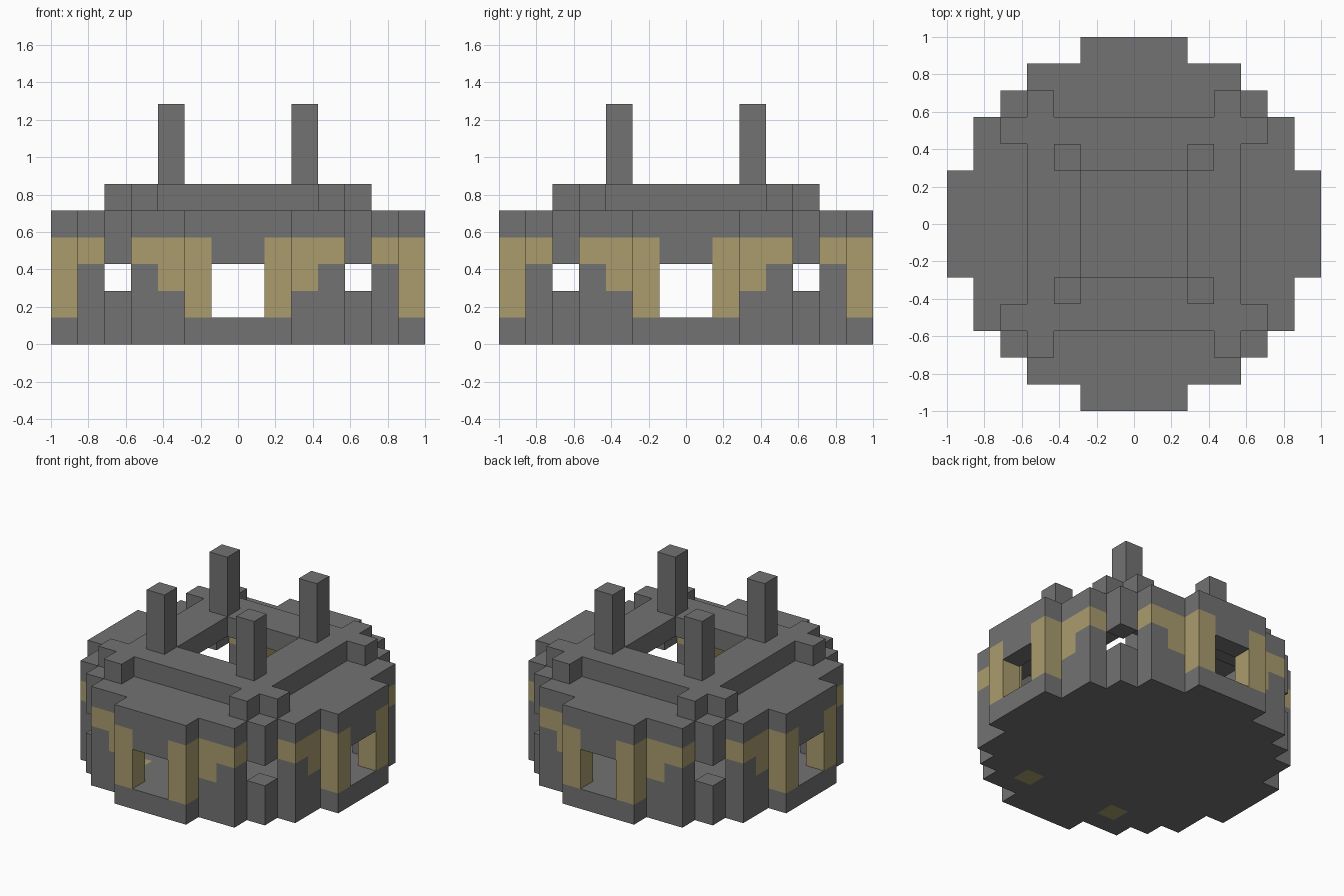
import bpy
import bmesh
from mathutils import Vector

cube = bpy.data.objects.get("Cube")
if cube:
    bpy.data.objects.remove(cube, do_unlink=True)

CELL = 1 / 7
HALF_WIDTH = [7, 7, 6, 6, 5, 4, 2]   # stepped round plan, by row from the centre


def material(name, colour):
    m = bpy.data.materials.new(name)
    m.use_nodes = True
    m.diffuse_color = (*colour, 1)
    bsdf = m.node_tree.nodes["Principled BSDF"]
    bsdf.inputs["Base Color"].default_value = (*colour, 1)
    bsdf.inputs["Roughness"].default_value = 0.9
    return m


MATERIALS = [material("stone_grey", (0.17, 0.17, 0.17)),
             material("sand_yellow", (0.40, 0.335, 0.155))]


def fold(i):
    """Distance of a cell from the centre line, in whole cells."""
    return i if i >= 0 else -1 - i


def plan(test):
    """Cells of the round plan whose folded coordinates pass the test."""
    return [(x, y) for x in range(-7, 7) for y in range(-7, 7)
            if x in range(-HALF_WIDTH[fold(y)], HALF_WIDTH[fold(y)])
            and test(*sorted((fold(x), fold(y))))]


def layer(cells, bottom, top):
    return {(x, y, z) for x, y in cells for z in range(bottom, top)}


# Floor, with two coloured tiles near the front
floor = layer(plan(lambda a, b: True), 0, 1)
tiles = {(x, -5, 0) for x in (-3, 2)}

# Wall columns: (plan cell, grey top, yellow bottom, yellow top)
walls, bands = set(), set()
for cell, low, high in (((1, 6), 1, 4), ((2, 5), 2, 4), ((3, 5), 3, 4)):
    column = plan(lambda a, b: (a, b) == cell)
    walls |= layer(column, 1, low)
    bands |= layer(column, low, high)

# Corner stubs below the windows, blocks above them and lintels over the doors
corners = plan(lambda a, b: (a, b) == (4, 4))
walls |= layer(corners, 1, 2)
headers = layer(corners, 3, 4) | layer(plan(lambda a, b: (a, b) == (0, 6)), 3, 4)

# Stepped roof with a square opening, corner lugs and four posts
eaves = layer(plan(lambda a, b: b >= 4), 4, 5)
ring = layer(plan(lambda a, b: 2 <= b < 4 or (a, b) == (3, 4)), 5, 6)
posts = layer(plan(lambda a, b: (a, b) == (2, 2)), 6, 9)

PARTS = {
    "floor": (floor - tiles, 0), "floor_tiles": (tiles, 1),
    "wall_base": (walls, 0), "wall_bands": (bands, 1),
    "door_and_window_headers": (headers, 0), "roof_eaves": (eaves, 0),
    "roof_ring": (ring, 0), "roof_posts": (posts, 0),
}
OCCUPIED = set().union(*(cells for cells, _ in PARTS.values()))


def build(name, cells, colour):
    """Make one object from the exposed sides of its cells."""
    bm = bmesh.new()
    for cell in sorted(cells):
        for axis in range(3):
            for side in (0, 1):
                step = list(cell)
                step[axis] += 2 * side - 1
                if tuple(step) in OCCUPIED:
                    continue
                u, v = (axis + 1) % 3, (axis + 2) % 3
                corners = []
                for du, dv in ((0, 0), (1, 0), (1, 1), (0, 1)):
                    p = Vector(cell)
                    p[axis] += side
                    p[u] += du
                    p[v] += dv
                    corners.append(bm.verts.new(p * CELL))
                bm.faces.new(corners if side else corners[::-1])
    bmesh.ops.remove_doubles(bm, verts=bm.verts[:], dist=CELL / 100)
    mesh = bpy.data.meshes.new(name)
    bm.to_mesh(mesh)
    bm.free()
    mesh.materials.append(MATERIALS[colour])
    bpy.context.collection.objects.link(bpy.data.objects.new(name, mesh))


for part, (part_cells, part_colour) in PARTS.items():
    build(part, part_cells, part_colour)
